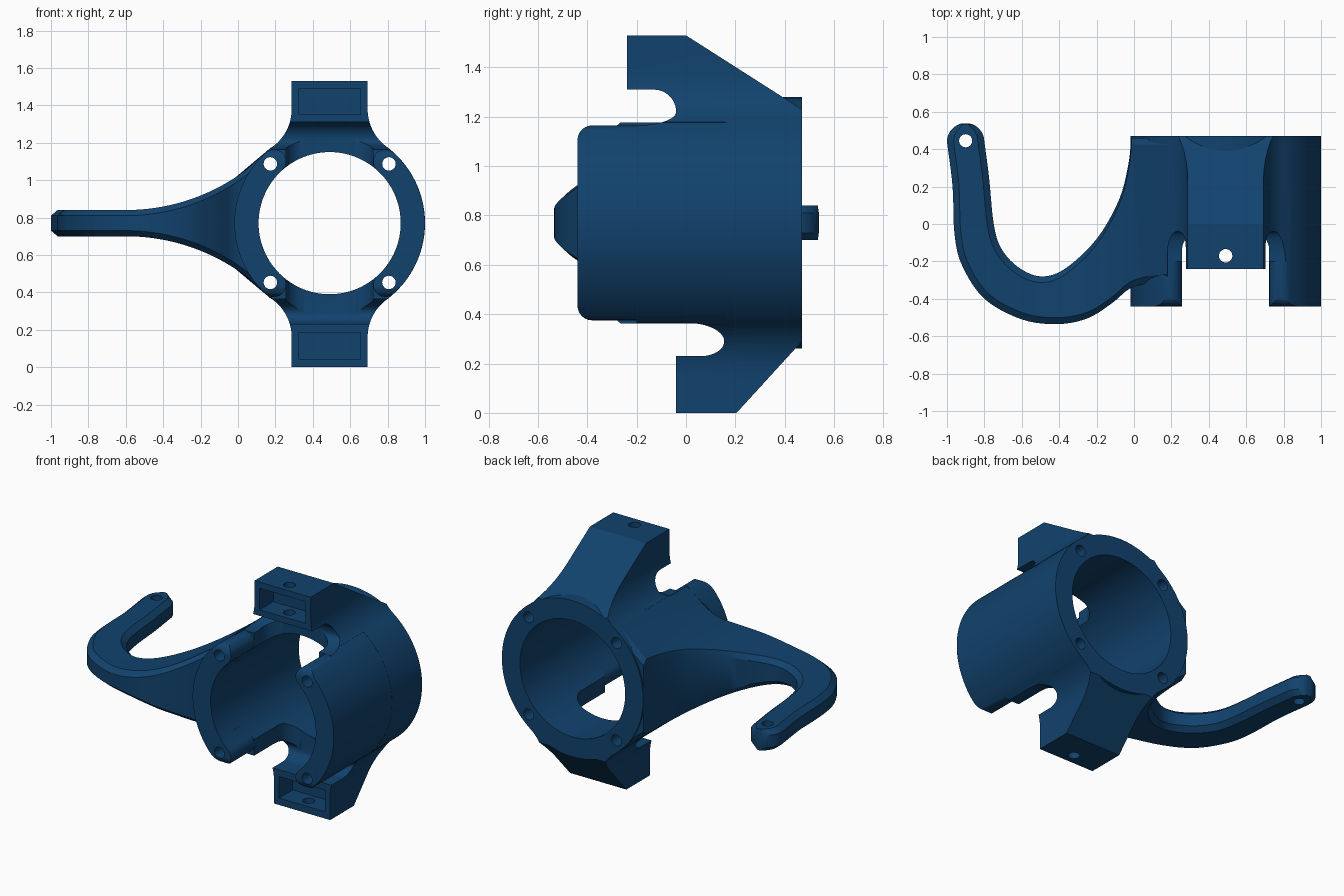
import bpy, bmesh, math
from math import sin, cos, pi, radians
from mathutils import Vector

if "Cube" in bpy.data.objects:
    bpy.data.objects.remove(bpy.data.objects["Cube"])

CX, CZ = 0.49, 0.77              # tube axis
OUTER, INNER = 0.51, 0.38
BACK, FRONT = 0.47, -0.44

blue = bpy.data.materials.new("deep blue")
blue.use_nodes = True
blue.diffuse_color = (0.0056, 0.055, 0.155, 1)
blue.node_tree.nodes["Principled BSDF"].inputs["Base Color"].default_value = blue.diffuse_color


def finish(name, bm):
    bmesh.ops.recalc_face_normals(bm, faces=bm.faces)
    mesh = bpy.data.meshes.new(name)
    bm.to_mesh(mesh)
    bm.free()
    mesh.materials.append(blue)
    obj = bpy.data.objects.new(name, mesh)
    bpy.context.collection.objects.link(obj)
    return obj


def prism(name, pts, axis, a, b):
    """Extrude a flat outline along an axis from a to b."""
    place = {"x": lambda p, t: (t, p[0], p[1]),
             "y": lambda p, t: (p[0], t, p[1]),
             "z": lambda p, t: (p[0], p[1], t)}[axis]
    bm = bmesh.new()
    low = [bm.verts.new(place(p, a)) for p in pts]
    high = [bm.verts.new(place(p, b)) for p in pts]
    bm.faces.new(low)
    bm.faces.new(high)
    for i in range(len(pts)):
        j = (i + 1) % len(pts)
        bm.faces.new((low[i], low[j], high[j], high[i]))
    return finish(name, bm)


def arc(cx, cy, rx, ry, start, end, n=12):
    """Points on an elliptical arc, angles in degrees."""
    return [(cx + rx * cos(radians(start + (end - start) * i / n)),
             cy + ry * sin(radians(start + (end - start) * i / n))) for i in range(n + 1)]


def circle(cx, cy, r, n=32):
    return arc(cx, cy, r, r, 0, 360, n)[:-1]


def box(name, x, y, z):
    return prism(name, [(x[0], y[0]), (x[1], y[0]), (x[1], y[1]), (x[0], y[1])], "z", *z)


def combine(target, other, operation):
    mod = target.modifiers.new("combine", "BOOLEAN")
    mod.object, mod.operation, mod.solver = other, operation, "EXACT"
    bpy.context.view_layer.objects.active = target
    bpy.ops.object.modifier_apply(modifier=mod.name)
    bpy.data.objects.remove(other)


# Hub outline: tube circle flaring into the upper and lower arms
half, fillet, level = 0.203, 0.25, 0.61
fx = half + fillet
meet = math.degrees(math.atan2(level, fx))
quarter = arc(0, 0, OUTER - 0.002, OUTER - 0.002, 0, meet, 20)
quarter += arc(fx, level, fillet, fillet, 180 + meet, 180, 12) + [(half, 0.8)]
right_side = [(x, -z) for x, z in reversed(quarter[1:])] + quarter
outline = right_side + [(-x, z) for x, z in reversed(right_side)]
body = prism("bracket", [(CX + x, CZ + z) for x, z in outline], "y", -0.5, BACK)

# Side profile of the hub with rounded notches under each arm
profile = [(-0.24, 1.53), (0, 1.53), (BACK, 1.23), (BACK, 0.29), (0.205, 0), (-0.04, 0), (-0.04, 0.23)]
profile += arc(0.06, 0.29, 0.095, 0.06, -90, 0) + arc(0, 0.29, 0.155, 0.075, 4, 90)
profile += [(-0.2, 0.365), (-0.2, 1.165)]
profile += arc(-0.2, 1.22, 0.16, 0.055, -90, -4) + arc(-0.13, 1.22, 0.09, 0.09, 0, 90) + [(-0.24, 1.31)]
combine(body, prism("side_profile", profile, "x", -0.5, 1.5), "INTERSECT")

# Round-ended slots open to the front, above and below
for end, z in ((-0.04, (CZ, 1.22)), (0.155, (0.29, CZ))):
    w, r = 0.233, 0.1
    slot = [(CX - w, -0.6), (CX + w, -0.6)]
    slot += arc(CX + w - r, end - r, r, r, 0, 90) + arc(CX - w + r, end - r, r, r, 90, 180)
    combine(body, prism("slot", slot, "z", *z), "DIFFERENCE")

# Full ring at the back
combine(body, prism("back_ring", circle(CX, CZ, OUTER, 96), "y", 0.16, BACK), "UNION")

# Two curved shells with round ends, reaching the front
span, cap = 48, 0.0645
mid = OUTER - 0.001 - cap
tip = (mid * cos(radians(span)), mid * sin(radians(span)))
shell = arc(0, 0, mid + cap, mid + cap, -span, span, 40)
shell += arc(*tip, cap, cap, span, span + 180)[1:-1]
shell += arc(0, 0, mid - cap, mid - cap, span, -span, 40)
shell += arc(tip[0], -tip[1], cap, cap, 180 - span, 360 - span)[1:-1]
soft = 0.06
corners = [(0.46, 0.36), (0.46, 1.17)]
corners += arc(FRONT + soft, 1.165 - soft, soft, soft, 90, 180, 6)
corners += arc(FRONT + soft, 0.375 + soft, soft, soft, 180, 270, 6)
for side in (1, -1):
    part = prism("shell", [(CX + side * x, CZ + z) for x, z in shell], "y", FRONT, 0.46)
    combine(part, prism("front_rounding", corners, "x", -0.5, 1.5), "INTERSECT")
    combine(body, part, "UNION")

# Hook arm: pairs of inner and outer edge points
inner = [(-0.8, 0.44), (-0.775, 0.25), (-0.75, 0), (-0.71, -0.13), (-0.62, -0.23), (-0.5, -0.28),
         (-0.37, -0.24), (-0.2, -0.08), (-0.08, 0.13), (-0.03, 0.32), (-0.015, 0.46)]
outer = [(-1, 0.44), (-0.97, 0.2), (-0.96, -0.05), (-0.92, -0.22), (-0.8, -0.4), (-0.6, -0.51),
         (-0.41, -0.535), (-0.25, -0.505), (-0.12, -0.425), (-0.03, -0.35), (0.05, -0.32)]


def smooth_path(pts, n=5):
    """Smooth curve through the points."""
    p = [Vector(q) for q in pts]
    p = [2 * p[0] - p[1]] + p + [2 * p[-1] - p[-2]]
    out = []
    for a, b, c, d in zip(p, p[1:], p[2:], p[3:]):
        for i in range(n):
            t = i / n
            out.append(0.5 * (2 * b + (c - a) * t + (2 * a - 5 * b + 4 * c - d) * t * t
                              + (3 * b - a - 3 * c + d) * t ** 3))
    return out + [p[-2]]


def thickness(x):
    """Half height of the hook arm, flaring toward the tube."""
    d, r = max(0, x + 0.6), 1.07
    return 0.07 + r - math.sqrt(r * r - d * d)


stations = []
for i in range(8, 0, -1):        # rounded tip
    t = radians(i * 10)
    y = 0.44 + 0.1 * sin(t)
    stations.append((Vector((-0.9 + 0.1 * cos(t), y)), Vector((-0.9 - 0.1 * cos(t), y))))
stations += list(zip(smooth_path(inner), smooth_path(outer)))
stations.append((Vector((0.18, 0.46)), Vector((0.18, -0.3))))

bm = bmesh.new()
loops = []
for k, (a, b) in enumerate(stations):
    c = min(0.3, 0.035 / (b - a).length)
    drop = 0.03
    across = [0, c] + [c + (1 - 2 * c) * i / 4 for i in (1, 2, 3)] + [1 - c, 1]
    rim = []
    for s in across:
        p = a.lerp(b, s)
        edge = s in (0, 1) or k == 0
        rim.append((p.x, p.y, thickness(p.x) - (drop if edge else 0)))
    loops.append([bm.verts.new((x, y, CZ + h)) for x, y, h in rim]
                 + [bm.verts.new((x, y, CZ - h)) for x, y, h in reversed(rim)])
for one, two in zip(loops, loops[1:]):
    for i in range(len(one)):
        j = (i + 1) % len(one)
        bm.faces.new((one[i], one[j], two[j], two[i]))
bm.faces.new(loops[0])
bm.faces.new(loops[-1])
bmesh.ops.triangulate(bm, faces=bm.faces)
hook = finish("hook_arm", bm)
combine(hook, prism("tip_hole", circle(-0.9, 0.445, 0.035), "z", 0.5, 1), "DIFFERENCE")
combine(body, hook, "UNION")

# Main bore and the four long bolt holes
combine(body, prism("bore", circle(CX, CZ, INNER, 96), "y", -1, 1), "DIFFERENCE")
for sx in (-1, 1):
    for sz in (-1, 1):
        hole = circle(CX + sx * 0.317, CZ + sz * 0.317, 0.036, 24)
        combine(body, prism("bolt_hole", hole, "y", -1, 1), "DIFFERENCE")

# Pockets in the arm fronts, with pin holes through both walls
for front, z, drill in ((-0.24, (1.35, 1.49), (1.25, 1.6)), (-0.04, (0.045, 0.185), (-0.1, 0.27))):
    combine(body, box("pocket", (0.325, 0.655), (front - 0.1, front + 0.14), z), "DIFFERENCE")
    combine(body, prism("pin_hole", circle(CX, front + 0.07, 0.036, 24), "z", *drill), "DIFFERENCE")

bpy.ops.object.select_all(action="DESELECT")
body.select_set(True)
bpy.context.view_layer.objects.active = body
bpy.ops.object.shade_smooth_by_angle(angle=radians(30))
